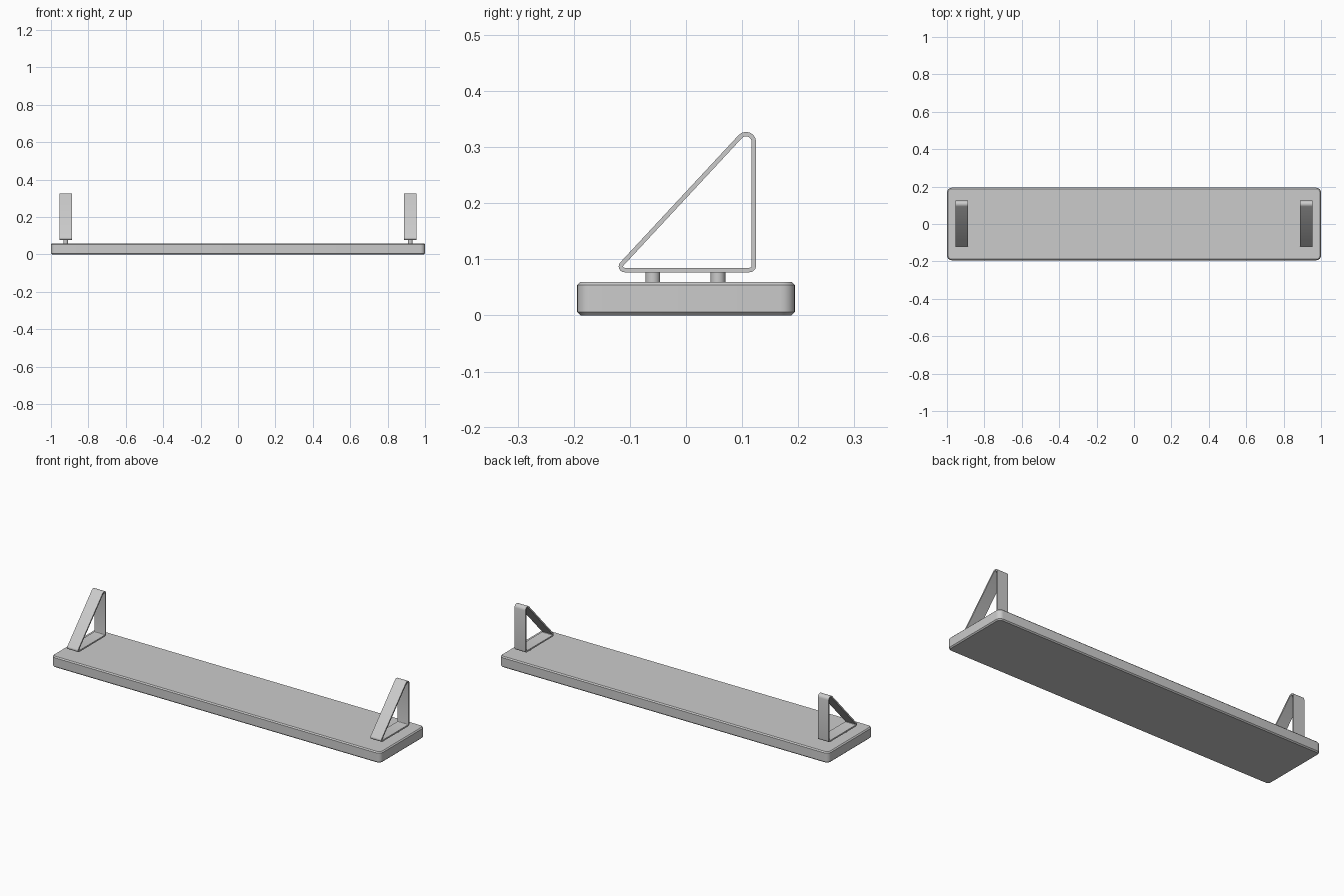
import bpy, bmesh, math
from mathutils import Vector

if "Cube" in bpy.data.objects:
    bpy.data.objects.remove(bpy.data.objects["Cube"])


def add_object(name, bm, angle=30):
    bmesh.ops.recalc_face_normals(bm, faces=bm.faces)
    mesh = bpy.data.meshes.new(name)
    bm.to_mesh(mesh)
    bm.free()
    ob = bpy.data.objects.new(name, mesh)
    bpy.context.collection.objects.link(ob)
    bpy.ops.object.select_all(action='DESELECT')
    ob.select_set(True)
    bpy.context.view_layer.objects.active = ob
    bpy.ops.object.shade_smooth_by_angle(angle=math.radians(angle))
    return ob


def mirror_x(ob):
    mod = ob.modifiers.new("Mirror", 'MIRROR')
    mod.use_axis[0] = True


def fillet(corners, shrink=0.0, steps=6):
    """Round each (y, z, radius) corner; shrink gives a parallel inner loop."""
    pts, n = [], len(corners)
    for i, (y, z, r) in enumerate(corners):
        p = Vector((y, z))
        a = (Vector(corners[i - 1][:2]) - p).normalized()
        b = (Vector(corners[(i + 1) % n][:2]) - p).normalized()
        half = a.angle(b) / 2
        centre = p + (a + b).normalized() * r / math.sin(half)
        start = p + a * r / math.tan(half) - centre
        end = p + b * r / math.tan(half) - centre
        for k in range(steps + 1):
            d = start.lerp(end, 0.5)
            t0 = math.atan2(start.y, start.x)
            sweep = math.atan2(start.x * end.y - start.y * end.x, start.dot(end))
            t = t0 + sweep * k / steps
            pts.append(centre + Vector((math.cos(t), math.sin(t))) * (r - shrink))
    return pts


# Shelf board: rounded plan corners, softened top and bottom edges
bm = bmesh.new()
W, D, H = 1.0, 0.194, 0.06
outline = fillet([(-W, -D, 0.025), (W, -D, 0.025), (W, D, 0.025), (-W, D, 0.025)])
base = bm.faces.new([bm.verts.new((p.x, p.y, 0)) for p in outline])
ext = bmesh.ops.extrude_face_region(bm, geom=[base], use_keep_orig=True)
bmesh.ops.translate(bm, vec=(0, 0, H),
                    verts=[v for v in ext["geom"] if isinstance(v, bmesh.types.BMVert)])
rims = [e for e in bm.edges if abs(e.verts[0].co.z - e.verts[1].co.z) < 1e-6]
bmesh.ops.bevel(bm, geom=rims, offset=0.006, segments=1, affect='EDGES', profile=0.5)
add_object("shelf_board", bm)

# Triangular strap brackets: closed flat band with rounded bends
BX, BW, T = 0.921, 0.033, 0.008
tri = [(-0.1335, 0.077, 0.0104), (0.125, 0.077, 0.012), (0.125, 0.355, 0.018)]
bm = bmesh.new()
loops = [[bm.verts.new((x, p.x, p.y)) for p in fillet(tri, s)]
         for x, s in ((BX - BW, 0), (BX + BW, 0), (BX + BW, T), (BX - BW, T))]
n = len(loops[0])
for k in range(4):
    a, b = loops[k], loops[(k + 1) % 4]
    for i in range(n):
        j = (i + 1) % n
        bm.faces.new((a[i], a[j], b[j], b[i]))
mirror_x(add_object("strap_bracket", bm, 35))

# Spacer pegs joining brackets to the board
for name, y in (("front_peg", -0.059), ("back_peg", 0.057)):
    bm = bmesh.new()
    bmesh.ops.create_cone(bm, cap_ends=True, segments=32, radius1=0.013,
                          radius2=0.013, depth=0.019)
    bmesh.ops.translate(bm, vec=(BX, y, 0.0685), verts=bm.verts)
    mirror_x(add_object(name, bm))
